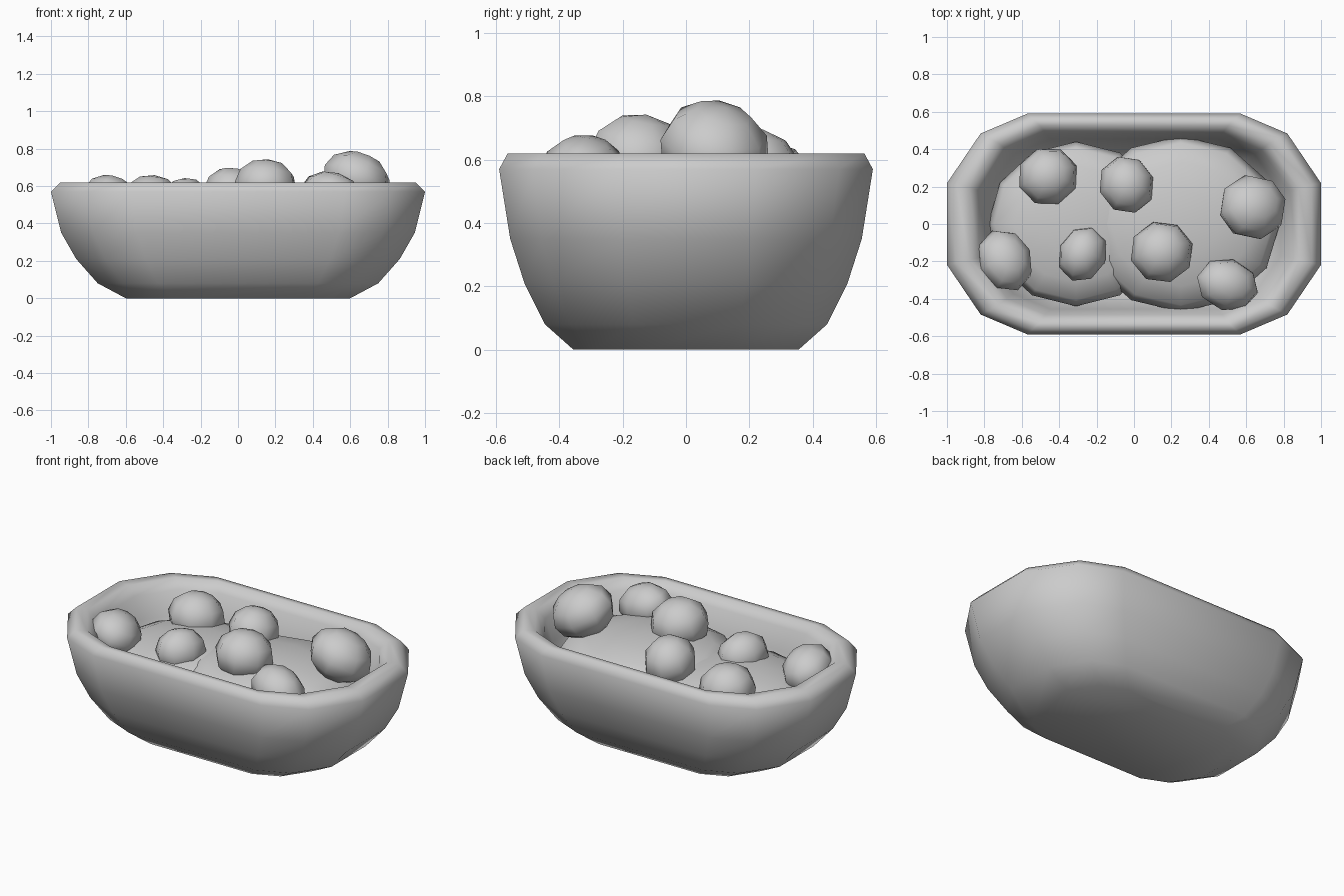
import bpy, bmesh, math
from mathutils import Matrix, Vector, Euler

if "Cube" in bpy.data.objects:
    bpy.data.objects.remove(bpy.data.objects["Cube"])


def finish(bm, name):
    bmesh.ops.recalc_face_normals(bm, faces=bm.faces)
    mesh = bpy.data.meshes.new(name)
    bm.to_mesh(mesh)
    bm.free()
    for p in mesh.polygons:
        p.use_smooth = True
    ob = bpy.data.objects.new(name, mesh)
    bpy.context.collection.objects.link(ob)
    return ob


def ellipsoid(name, centre, radii, segments, rings, tilt=(0, 0, 0)):
    bm = bmesh.new()
    bmesh.ops.create_uvsphere(bm, u_segments=segments, v_segments=rings, radius=1)
    turn = Euler([math.radians(a) for a in tilt]).to_matrix().to_4x4()
    m = Matrix.Translation(Vector(centre)) @ turn @ Matrix.Diagonal((*radii, 1))
    bmesh.ops.transform(bm, matrix=m, verts=bm.verts)
    return finish(bm, name)


# Bowl: a twelve-sided rounded rectangle lofted up the outside and down the inside
quarter = [(1, .37), (.82, .82), (.57, 1)]
outline = (quarter + [(-x, y) for x, y in reversed(quarter)]
           + [(-x, -y) for x, y in quarter] + [(x, -y) for x, y in reversed(quarter)])
levels = [(.60, .355, 0), (.75, .445, .08), (.865, .51, .21), (.945, .555, .35),
          (1, .59, .57), (.95, .563, .62), (.88, .525, .62), (.83, .485, .57),
          (.785, .455, .44), (.72, .42, .32), (.56, .33, .16)]
bm = bmesh.new()
loops = [[bm.verts.new((x * rx, y * ry, z)) for x, y in outline] for rx, ry, z in levels]
n = len(outline)
for a, b in zip(loops, loops[1:]):
    for i in range(n):
        j = (i + 1) % n
        bm.faces.new((a[i], a[j], b[j], b[i]))
bm.faces.new(loops[0][::-1])
bm.faces.new(loops[-1])
finish(bm, "bowl")

# Two flattened mounds filling the bowl
ellipsoid("left_mound", (-.31, 0, .40), (.47, .44, .13), 12, 8)
ellipsoid("right_mound", (.25, 0, .42), (.53, .47, .155), 12, 8)

# Slightly squashed, tilted balls resting on the mounds: centre, radii, tilt
balls = [((-.46, .255, .52), (.165, .158, .14), (-5, 8, 20)),
         ((-.04, .21, .56), (.15, .16, .14), (-12, 10, 15)),
         ((.635, .09, .635), (.19, .178, .145), (-10, 24, 10)),
         ((-.69, -.195, .53), (.15, .175, .125), (-8, 24, 20)),
         ((-.275, -.16, .515), (.13, .155, .13), (-8, -8, -20)),
         ((.148, -.15, .60), (.172, .168, .145), (-8, 8, 15)),
         ((.50, -.325, .55), (.175, .14, .125), (-8, 16, -15))]
for i, (c, r, t) in enumerate(balls):
    ellipsoid(f"ball_{i + 1}", c, r, 8, 6, t)
